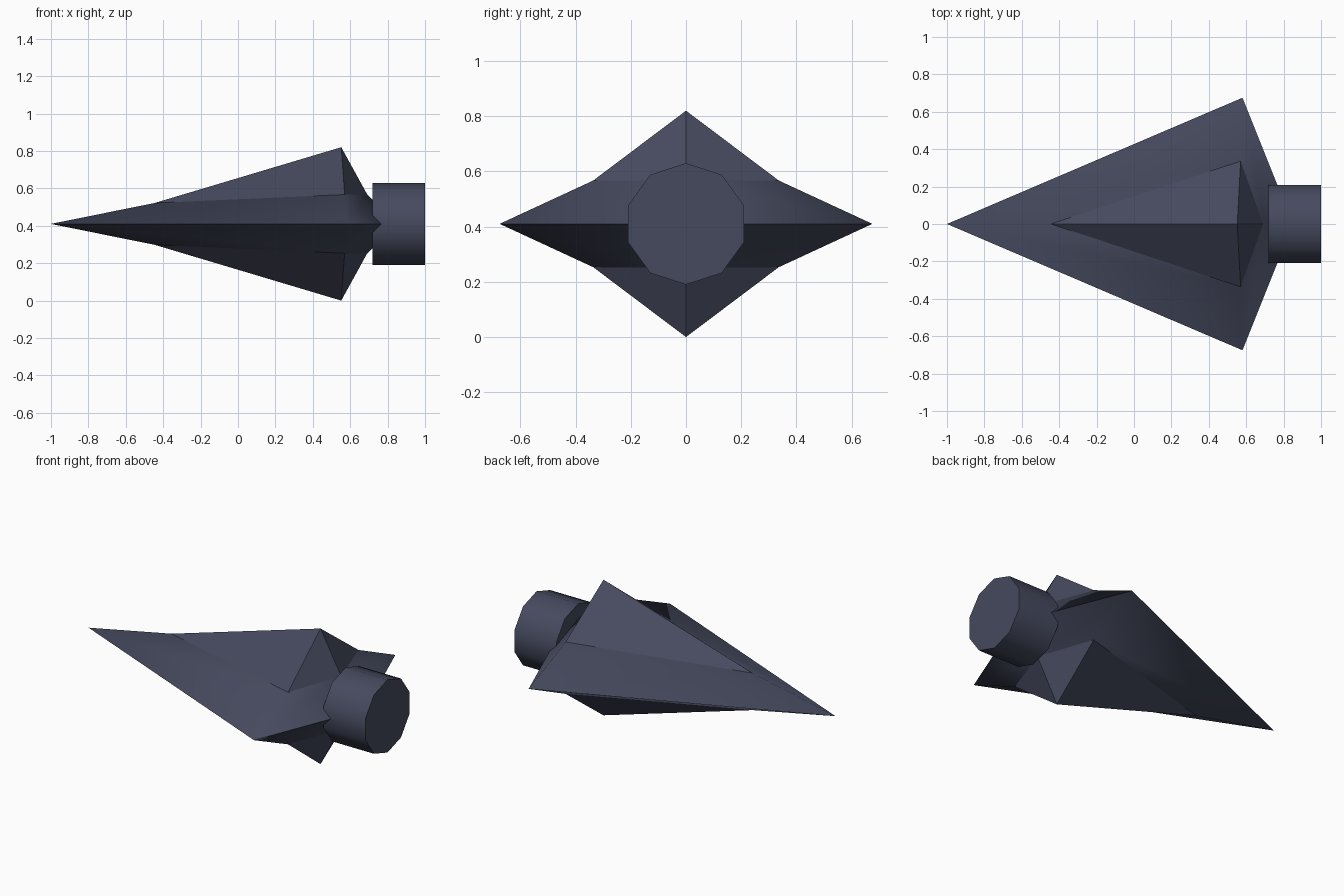
import bpy, bmesh, math
from mathutils import Matrix

if "Cube" in bpy.data.objects:
    bpy.data.objects.remove(bpy.data.objects["Cube"])

MID = 0.41  # height of the wing plane

mat = bpy.data.materials.new("dark slate blue")
mat.diffuse_color = (0.060, 0.068, 0.112, 1)
mat.use_nodes = True
mat.node_tree.nodes["Principled BSDF"].inputs["Base Color"].default_value = mat.diffuse_color


def finish(bm, name):
    me = bpy.data.meshes.new(name)
    bm.to_mesh(me)
    bm.free()
    me.materials.append(mat)
    ob = bpy.data.objects.new(name, me)
    bpy.context.collection.objects.link(ob)
    return ob


# Hull: one quarter (heights measured from the wing plane), mirrored in y and z
P = dict(nose=(-1, 0, 0), wing=(0.58, 0.675, 0), tail=(0.85, 0, 0),
         ridge=(-0.445, 0, 0.112), root=(0.57, 0.336, 0.157),
         back=(0.69, 0, 0.159), fin=(0.552, 0, 0.41))
BODY = [("nose", "wing", "root", "ridge"), ("wing", "tail", "back", "root")]
FIN = [("ridge", "root", "fin"), ("root", "back", "fin")]

bm = bmesh.new()
for sy in (1, -1):
    for sz in (1, -1):
        v = {k: bm.verts.new((x, y * sy, MID + z * sz)) for k, (x, y, z) in P.items()}
        for names in BODY + FIN:
            bm.faces.new([v[n] for n in names])
bmesh.ops.remove_doubles(bm, verts=bm.verts, dist=1e-4)
bmesh.ops.recalc_face_normals(bm, faces=bm.faces)

# Wings shade smoothly; fins and the wing rim stay crisp
for f in bm.faces:
    f.smooth = True
for e in bm.edges:
    rim = all(abs(w.co.z - MID) < 1e-3 for w in e.verts)
    fin = any(len(f.verts) == 3 for f in e.link_faces)
    e.smooth = not (rim or fin)
finish(bm, "winged_hull")

# Engine: ten-sided drum along x with one corner pointing up
bm = bmesh.new()
bmesh.ops.create_cone(bm, cap_ends=True, segments=10, radius1=0.22, radius2=0.22, depth=0.28,
                      matrix=Matrix.Translation((0.86, 0, MID)) @ Matrix.Rotation(math.pi / 2, 4, 'Y')
                      )
top = max(bm.verts, key=lambda w: w.co.z).co
turn = math.atan2(top.y, top.z - MID)
bmesh.ops.rotate(bm, verts=bm.verts, cent=(0, 0, MID), matrix=Matrix.Rotation(turn, 3, 'X'))
for f in bm.faces:
    f.smooth = len(f.verts) == 4
for e in bm.edges:
    e.smooth = all(len(f.verts) == 4 for f in e.link_faces)
finish(bm, "engine")
